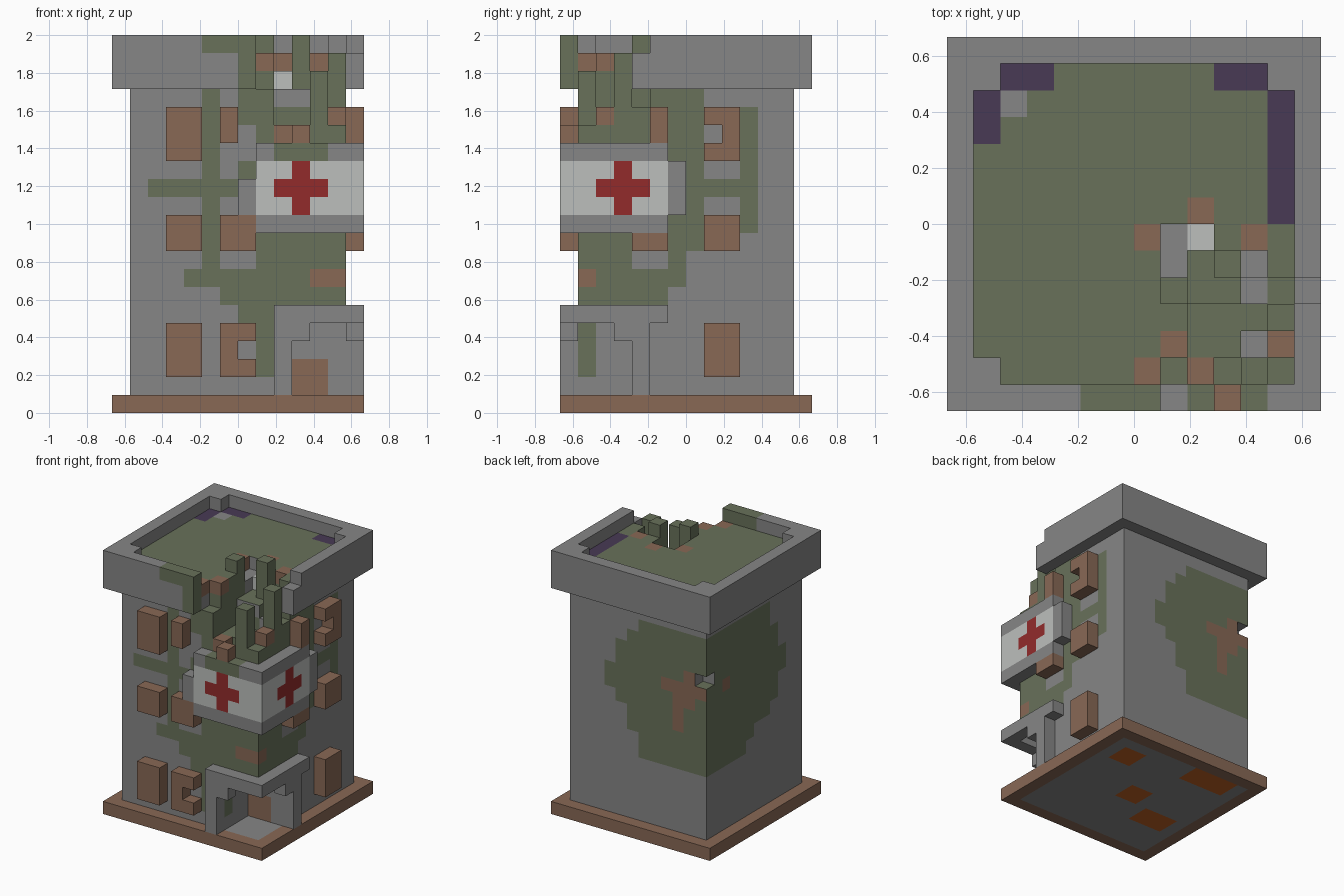
import bpy
import bmesh
from mathutils import Vector

old = bpy.data.objects.get("Cube")
if old:
    bpy.data.objects.remove(old, do_unlink=True)

UNIT = 2 / 21          # edge of one building block
HALF = 7               # half the plan width, in blocks

FRONT, BACK, LEFT, RIGHT = (0, -1, 0), (0, 1, 0), (-1, 0, 0), (1, 0, 0)
TOP, UNDER = (0, 0, 1), (0, 0, -1)
ALL = (FRONT, BACK, LEFT, RIGHT, TOP, UNDER)


def make_material(name, rgb):
    linear = [((c / 255 + 0.055) / 1.055) ** 2.4 for c in rgb] + [1]
    mat = bpy.data.materials.new(name)
    mat.use_nodes = True
    mat.diffuse_color = linear
    mat.node_tree.nodes["Principled BSDF"].inputs["Base Color"].default_value = linear
    return mat


stone = make_material("grey stone", (134, 134, 134))
moss = make_material("moss green", (104, 113, 90))
wood = make_material("brown wood", (136, 104, 85))
white = make_material("off white", (188, 191, 188))
red = make_material("cross red", (146, 43, 43))
purple = make_material("dark purple", (72, 58, 85))
rust = make_material("rust orange", (190, 95, 35))


def cells(x, y, z):
    return [(i, j, k) for i in range(*x) for j in range(*y) for k in range(*z)]


class Blocks:
    """A part assembled from unit blocks; only exposed faces are built."""

    def __init__(self, name, colour):
        self.name, self.colour = name, colour
        self.solid, self.colours = set(), {}

    def fill(self, x, y, z):
        self.solid.update(cells(x, y, z))

    def cut(self, x, y, z):
        self.solid.difference_update(cells(x, y, z))

    def paint(self, colour, sides=ALL, x=(0, 14), y=(0, 14), z=(0, 21)):
        for cell in cells(x, y, z):
            for side in sides:
                self.colours[cell, side] = colour

    def build(self):
        mesh = bpy.data.meshes.new(self.name)
        slots = [self.colour]
        bm = bmesh.new()
        verts = {}
        for cell in sorted(self.solid):
            for side in ALL:
                if tuple(a + b for a, b in zip(cell, side)) in self.solid:
                    continue
                n = Vector(side)
                u = Vector((side[1], side[2], side[0]))
                v = n.cross(u)
                mid = Vector(cell) + Vector((0.5, 0.5, 0.5)) + n / 2
                loop = []
                for a, b in ((-1, -1), (1, -1), (1, 1), (-1, 1)):
                    p = mid + (u * a + v * b) / 2
                    key = tuple(round(c) for c in p)
                    if key not in verts:
                        verts[key] = bm.verts.new(((key[0] - HALF) * UNIT,
                                                   (key[1] - HALF) * UNIT,
                                                   key[2] * UNIT))
                    loop.append(verts[key])
                face = bm.faces.new(loop)
                mat = self.colours.get((cell, side), self.colour)
                if mat not in slots:
                    slots.append(mat)
                face.material_index = slots.index(mat)
        bm.to_mesh(mesh)
        bm.free()
        for mat in slots:
            mesh.materials.append(mat)
        obj = bpy.data.objects.new(self.name, mesh)
        bpy.context.collection.objects.link(obj)


# Base slab with porch floor and patched underside
base = Blocks("base", wood)
base.fill((0, 14), (0, 14), (0, 1))
base.paint(stone, [TOP], x=(10, 13), y=(1, 4))
base.paint(stone, [UNDER], x=(1, 13), y=(1, 13))
for x, y in (((10, 12), (10, 12)), ((2, 6), (11, 13)), ((6, 8), (6, 8)), ((2, 5), (4, 6))):
    base.paint(rust, [UNDER], x=x, y=y)
base.build()

# Tower body with corner porch and a chipped rear corner
tower = Blocks("tower", stone)
tower.fill((1, 13), (1, 13), (1, 20))
tower.cut((10, 13), (1, 4), (1, 6))
tower.cut((1, 2), (12, 13), (13, 14))
tower.paint(wood, [FRONT], x=(10, 12), y=(4, 5), z=(1, 3))
tower.paint(moss, [RIGHT], x=(9, 10), y=(1, 2), z=(2, 5))

# Moss on the front wall
f = dict(sides=[FRONT], y=(1, 2))
tower.paint(moss, x=(7, 9), z=(5, 7), **f)
tower.paint(moss, x=(8, 9), z=(2, 5), **f)
tower.paint(moss, x=(6, 13), z=(6, 7), **f)
tower.paint(moss, x=(4, 13), z=(7, 8), **f)
tower.paint(moss, x=(8, 13), z=(8, 18), **f)
tower.paint(moss, x=(5, 6), z=(8, 18), **f)
tower.paint(moss, x=(2, 7), z=(12, 13), **f)
tower.paint(moss, x=(7, 8), z=(13, 14), **f)
tower.paint(moss, x=(7, 8), z=(16, 18), **f)
tower.paint(wood, x=(11, 13), z=(7, 8), **f)

# Moss on the right wall
r = dict(sides=[RIGHT], x=(12, 13))
tower.paint(moss, y=(1, 6), z=(6, 7), **r)
tower.paint(moss, y=(1, 7), z=(7, 8), **r)
tower.paint(moss, y=(1, 4), z=(8, 18), **r)
tower.paint(moss, y=(6, 7), z=(8, 18), **r)
tower.paint(moss, y=(7, 8), z=(9, 18), **r)
tower.paint(moss, y=(7, 11), z=(12, 13), **r)
tower.paint(moss, y=(10, 11), z=(10, 17), **r)
tower.paint(wood, y=(1, 2), z=(7, 8), **r)

# Large moss patch wrapping the rear corner
for x, z in (((1, 7), (6, 17)), ((7, 8), (8, 16)), ((8, 9), (10, 15)), ((9, 10), (11, 13))):
    tower.paint(moss, [BACK], x=x, y=(12, 13), z=z)
for y, z in (((8, 13), (6, 17)), ((7, 8), (7, 17)), ((5, 7), (8, 17)),
             ((4, 5), (9, 15)), ((3, 4), (11, 13))):
    tower.paint(moss, [LEFT], x=(1, 2), y=y, z=z)
for x, z in (((4, 5), (12, 13)), ((3, 4), (9, 13)), ((2, 3), (11, 14)), ((1, 2), (12, 13))):
    tower.paint(wood, [BACK], x=x, y=(12, 13), z=z)
tower.paint(wood, [LEFT], x=(1, 2), y=(10, 11), z=(12, 13))
tower.paint(moss, [TOP], x=(1, 2), y=(12, 13), z=(12, 13))

# Roof floor
tower.paint(moss, [TOP], z=(19, 20))
for x, y in (((2, 4), (12, 13)), ((10, 12), (12, 13)), ((1, 2), (10, 12)), ((12, 13), (7, 12))):
    tower.paint(purple, [TOP], x=x, y=y, z=(19, 20))
tower.paint(stone, [TOP], x=(2, 3), y=(11, 12), z=(19, 20))

# Collapsed corner: colour letter and height of each column, back row first
LETTERS = {"s": stone, "m": moss, "w": wood, "p": white}
rubble = ("s19 p19 m20 w20 m20",
          "s19 m18 m21 s18 m20",
          "m21 m18 m18 s17 m17",
          "m20 m16 m16 m16 m20",
          "w20 m16 m16 s15 w17",
          "m18 w16 m15 m19 m16")
for row, line in enumerate(rubble):
    for col, token in enumerate(line.split()):
        colour, height = LETTERS[token[0]], int(token[1:])
        x, y = (8 + col, 9 + col), (6 - row, 7 - row)
        tower.cut(x, y, (height, 21))
        tower.fill(x, y, (15, height))
        tower.paint(stone if colour is stone else moss, x=x, y=y, z=(15, height))
        tower.paint(colour, x=x, y=y, z=(height - 1, height))
for x, y in (((7, 8), (6, 7)), ((7, 8), (1, 2)), ((9, 10), (7, 8))):
    tower.paint(wood, x=x, y=y, z=(19, 20))
tower.paint(stone, [FRONT], x=(9, 11), y=(4, 5), z=(17, 18))
tower.build()

# Broken parapet
parapet = Blocks("parapet", stone)
parapet.fill((0, 14), (0, 14), (18, 21))
parapet.cut((1, 13), (1, 13), (18, 21))
parapet.cut((8, 14), (0, 1), (18, 21))
parapet.cut((13, 14), (0, 4), (18, 21))
parapet.cut((13, 14), (4, 5), (20, 21))
for x, y in ((1, 1), (1, 12), (12, 12)):
    parapet.fill((x, x + 1), (y, y + 1), (20, 21))
parapet.paint(moss, x=(7, 8), y=(0, 1))
parapet.paint(moss, x=(5, 8), y=(0, 1), z=(20, 21))
parapet.build()

# Shutters on the two street walls
shutters = Blocks("shutters", wood)
for z in ((2, 5), (9, 11), (14, 17)):
    shutters.fill((3, 5), (0, 1), z)
    shutters.fill((13, 14), (8, 10), z)
shutters.fill((6, 8), (0, 1), (2, 5))
shutters.cut((7, 8), (0, 1), (3, 4))
shutters.fill((6, 8), (0, 1), (9, 11))
shutters.fill((6, 7), (0, 1), (15, 17))
shutters.cut((13, 14), (8, 9), (15, 16))
shutters.fill((13, 14), (4, 6), (9, 10))
shutters.fill((13, 14), (5, 6), (15, 17))
shutters.build()

# Corner sign with a red cross on each side
sign = Blocks("corner_sign", stone)
sign.fill((8, 14), (0, 1), (10, 15))
sign.fill((13, 14), (0, 6), (10, 15))
sign.fill((7, 8), (0, 1), (11, 13))
sign.fill((13, 14), (6, 7), (11, 14))
sign.fill((10, 11), (0, 1), (15, 16))
sign.paint(wood, x=(10, 11), y=(0, 1), z=(15, 16))
sign.paint(moss, x=(9, 12), y=(0, 1), z=(14, 15))
sign.paint(white, [FRONT], x=(8, 14), y=(0, 1), z=(11, 14))
sign.paint(white, [RIGHT], x=(13, 14), y=(0, 6), z=(11, 14))
sign.paint(red, [FRONT], x=(9, 12), y=(0, 1), z=(12, 13))
sign.paint(red, [FRONT], x=(10, 11), y=(0, 1), z=(11, 14))
sign.paint(red, [RIGHT], x=(13, 14), y=(2, 5), z=(12, 13))
sign.paint(red, [RIGHT], x=(13, 14), y=(3, 4), z=(11, 14))
sign.build()

# Porch lintel, posts and brackets
porch = Blocks("porch_frame", stone)
porch.fill((9, 14), (0, 1), (5, 6))
porch.fill((13, 14), (0, 6), (5, 6))
porch.fill((9, 10), (0, 1), (1, 5))
porch.fill((13, 14), (4, 5), (1, 5))
porch.fill((10, 11), (0, 1), (4, 5))
porch.fill((13, 14), (3, 4), (4, 5))
porch.build()
